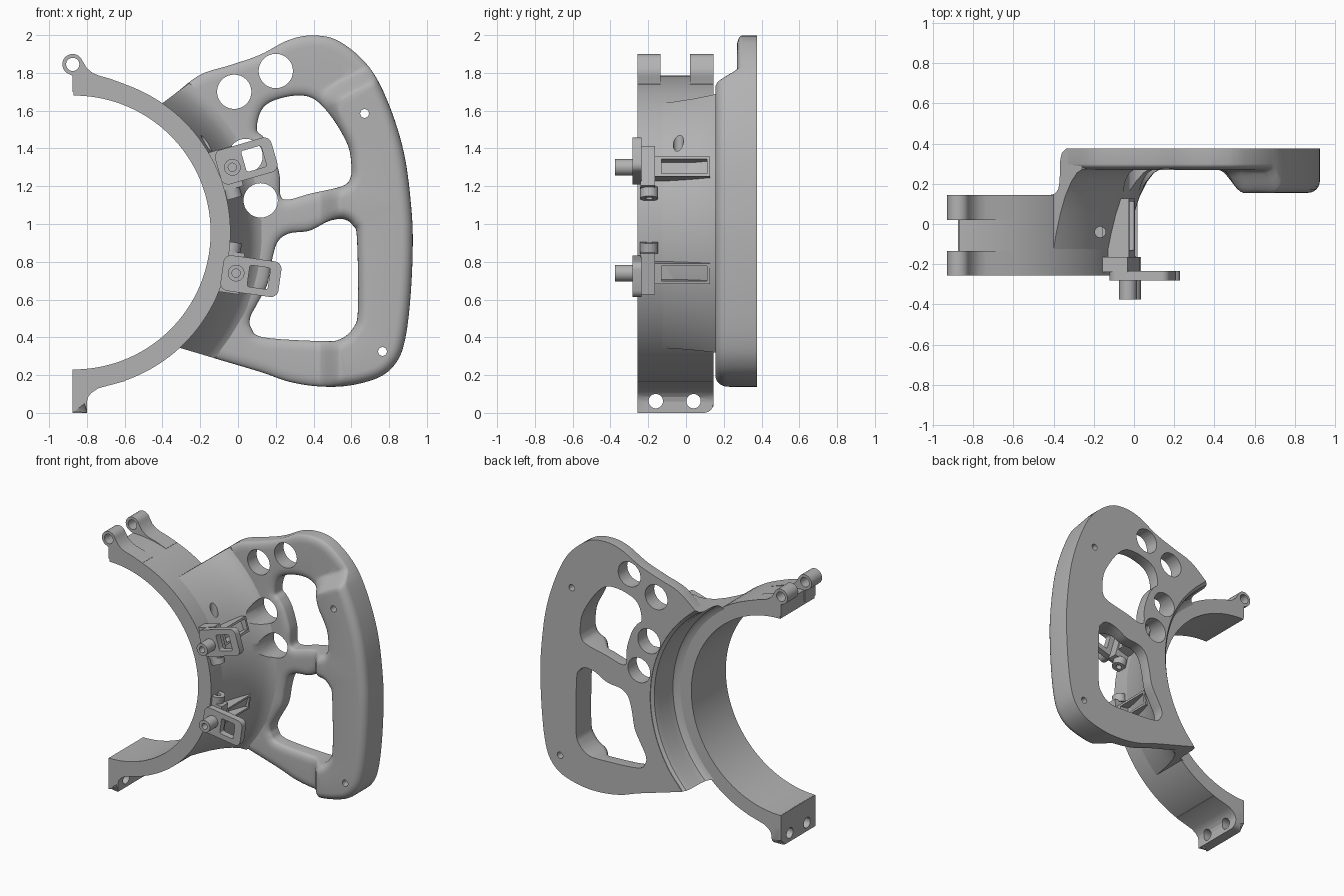
import bpy, bmesh, math
from mathutils import Vector, Matrix

if "Cube" in bpy.data.objects:
    bpy.data.objects.remove(bpy.data.objects["Cube"])

grey = bpy.data.materials.new("matte grey")
grey.use_nodes = True
colour = (0.45, 0.45, 0.45, 1)
grey.diffuse_color = colour
grey.node_tree.nodes["Principled BSDF"].inputs["Base Color"].default_value = colour

CX, CZ = -0.87, 0.955        # axis of the clamp ring
Y0, Y1 = -0.257, 0.145       # ring front and back
BACK = 0.375                 # back of the handle


def finish(bm, name):
    bmesh.ops.recalc_face_normals(bm, faces=bm.faces)
    me = bpy.data.meshes.new(name)
    bm.to_mesh(me)
    bm.free()
    me.materials.append(grey)
    ob = bpy.data.objects.new(name, me)
    bpy.context.collection.objects.link(ob)
    return ob


def smooth_loop(pts, steps=6, corners=()):
    """Closed Catmull-Rom loop; corner points keep a kink."""
    out, n = [], len(pts)
    P = [Vector(p) for p in pts]
    for i in range(n):
        a, b, c, d = P[i - 1], P[i], P[(i + 1) % n], P[(i + 2) % n]
        m1 = (c - b) if i in corners else (c - a) / 2
        m2 = (c - b) if (i + 1) % n in corners else (d - b) / 2
        for k in range(steps):
            t = k / steps
            out.append(b * (2*t**3 - 3*t*t + 1) + m1 * (t**3 - 2*t*t + t)
                       + c * (3*t*t - 2*t**3) + m2 * (t**3 - t*t))
    return out


def rounded_rect(u, v, w, h, r):
    out = []
    for i, (sx, sy) in enumerate([(1, 1), (-1, 1), (-1, -1), (1, -1)]):
        for k in range(6):
            t = math.pi / 2 * (i + k / 5)
            out.append(Vector((u + sx*(w/2 - r) + r*math.cos(t), v + sy*(h/2 - r) + r*math.sin(t))))
    return out


def slab(loops, back, front, rnd=0.0):
    """Plate in x-z with holes; its front edges can be rounded."""
    bm = bmesh.new()
    layers = [(0, back), (0, front + rnd)]
    if rnd:
        layers += [(rnd * (1 - math.cos(t)), front + rnd * (1 - math.sin(t)))
                   for t in (math.pi / 12 * k for k in range(1, 7))]
    caps = {0: [], len(layers) - 1: []}
    for j, loop in enumerate(loops):
        pts = [Vector(p) for p in loop]
        n = len(pts)
        area = sum(pts[i - 1].cross(pts[i]) for i in range(n))
        if (area > 0) != (j == 0):
            pts.reverse()
        rows = []
        for off, y in layers:
            row = []
            for i, p in enumerate(pts):
                d = (pts[(i + 1) % n] - pts[i - 1]).normalized()
                q = p + Vector((-d.y, d.x)) * off
                row.append(bm.verts.new((q.x, y, q.y)))
            rows.append(row)
        for r0, r1 in zip(rows, rows[1:]):
            for i in range(n):
                bm.faces.new((r0[i - 1], r0[i], r1[i], r1[i - 1]))
        for k in caps:
            caps[k] += [bm.edges.get((rows[k][i - 1], rows[k][i])) for i in range(n)]
    for edges in caps.values():
        bmesh.ops.triangle_fill(bm, edges=edges, use_beauty=True, normal=(0, 1, 0))
    return bm


def lathe(profile, a0, a1, n):
    """Sweep a closed (radius, y) profile round the ring axis."""
    bm = bmesh.new()
    rows = []
    for k in range(n + 1):
        a = math.radians(a0 + (a1 - a0) * k / n)
        rows.append([bm.verts.new((CX + r*math.cos(a), y, CZ + r*math.sin(a))) for r, y in profile])
    for p, q in zip(rows, rows[1:]):
        for i in range(len(profile)):
            bm.faces.new((p[i - 1], p[i], q[i], q[i - 1]))
    bm.faces.new(rows[0])
    bm.faces.new(rows[-1])
    return bm


def rod(bm, p0, p1, r, seg=32):
    p0, p1 = Vector(p0), Vector(p1)
    m = Matrix.Translation((p0 + p1) / 2) @ (p1 - p0).to_track_quat('Z', 'Y').to_matrix().to_4x4()
    bmesh.ops.create_cone(bm, cap_ends=True, segments=seg, radius1=r, radius2=r,
                          depth=(p1 - p0).length, matrix=m)


def box(bm, u, y, v):
    mid = [(a + b) / 2 for a, b in (u, y, v)]
    size = [b - a for a, b in (u, y, v)]
    bmesh.ops.create_cube(bm, size=1, matrix=Matrix.Translation(mid) @ Matrix.Diagonal((*size, 1)))


def cut(ob, bm):
    """Subtract the shapes in bm, then remove the cutter."""
    tool = finish(bm, "cutter")
    tool.hide_render = True
    mod = ob.modifiers.new("cut", 'BOOLEAN')
    mod.operation, mod.solver, mod.object = 'DIFFERENCE', 'EXACT', tool
    ob.data = bpy.data.meshes.new_from_object(ob.evaluated_get(bpy.context.evaluated_depsgraph_get()))
    ob.modifiers.clear()
    bpy.data.objects.remove(tool)


def rods(*specs):
    bm = bmesh.new()
    for p0, p1, r in specs:
        rod(bm, p0, p1, r)
    return bm


cable_hole = ((-0.168, -0.04, 1.3), (-0.168, -0.04, 1.6), 0.027)
big_holes = [((x, -0.2, z), (x, 0.5, z), 0.091)
             for x, z in [(-0.02, 1.7), (0.2, 1.81), (0.12, 1.125), (0.04, 1.36)]]
screw_holes = [((x, -0.2, z), (x, 0.5, z), 0.023) for x, z in [(0.67, 1.585), (0.765, 0.325)]]

# Half clamp ring
ring = finish(lathe([(0.725, Y0), (0.83, Y0), (0.83, Y1), (0.725, Y1)], -90, 90, 72), "clamp_ring")
cut(ring, rods(cable_hole))

# Flare joining ring and handle, trimmed along the handle outline
flare_bm = lathe([(0.78, 0.1), (0.79, 0.14), (0.835, 0.15), (0.857, 0.17), (0.866, 0.21), (0.87, 0.32),
                  (0.88, 0.355), (0.905, BACK), (1.0, BACK), (1.0, 0.272), (0.97, 0.255), (0.935, 0.21),
                  (0.9, 0.14), (0.87, 0.05), (0.845, -0.05), (0.829, -0.13), (0.78, -0.13)], -62, 72, 72)
for co, no in [((-0.4, 0, 1.64), (-0.15, 0, 0.2)), ((-0.31, 0, 0.345), (-0.13, 0, -0.435))]:
    res = bmesh.ops.bisect_plane(flare_bm, geom=flare_bm.verts[:] + flare_bm.edges[:] + flare_bm.faces[:],
                                 plane_co=co, plane_no=no, clear_outer=True)
    rim = [e for e in res["geom_cut"] if isinstance(e, bmesh.types.BMEdge)]
    bmesh.ops.triangle_fill(flare_bm, edges=rim, use_beauty=True, normal=no)
flare = finish(flare_bm, "flare")
cut(flare, rods(cable_hole, *big_holes))

# Handle plate with two windows
outline = [(-0.337, 1.687), (-0.2, 1.79), (-0.045, 1.84), (0.115, 1.895), (0.27, 1.975), (0.405, 1.998),
           (0.54, 1.965), (0.695, 1.83), (0.8, 1.63), (0.88, 1.37), (0.918, 1.08), (0.925, 0.865),
           (0.912, 0.6), (0.885, 0.39), (0.84, 0.27), (0.75, 0.19), (0.59, 0.145), (0.43, 0.14),
           (0.27, 0.165), (0.125, 0.215), (-0.11, 0.285), (-0.23, 0.323)]
corners = (0, len(outline) - 1)
outline += [(CX + 0.9 * math.cos(math.radians(a)), CZ + 0.9 * math.sin(math.radians(a)))
            for a in range(-35, 50, 10)]
upper_window = [(0.1, 1.5), (0.12, 1.595), (0.18, 1.65), (0.305, 1.68), (0.405, 1.66), (0.5, 1.56),
                (0.58, 1.42), (0.6, 1.315), (0.595, 1.245), (0.55, 1.2), (0.38, 1.16), (0.27, 1.13),
                (0.225, 1.15), (0.22, 1.26), (0.18, 1.39), (0.135, 1.46)]
lower_window = [(0.21, 0.905), (0.27, 0.95), (0.38, 0.965), (0.48, 1.015), (0.56, 1.025), (0.61, 0.99),
                (0.63, 0.92), (0.635, 0.55), (0.61, 0.45), (0.54, 0.39), (0.44, 0.38), (0.135, 0.4),
                (0.07, 0.45), (0.065, 0.505), (0.1, 0.575), (0.155, 0.68), (0.18, 0.81)]
bm = slab([smooth_loop(outline, corners=corners), smooth_loop(upper_window), smooth_loop(lower_window)],
          BACK, 0.155, 0.06)

# Thin the plate away from the grip with a soft step
for k in range(9):
    for co, no in [((0.42 + 0.016 * k, 0, 0), (1, 0, 0)), ((0.7, 0, 1.73 + 0.015 * k), (-0.5, 0, 1))]:
        bmesh.ops.bisect_plane(bm, geom=bm.verts[:] + bm.edges[:] + bm.faces[:], plane_co=co, plane_no=no)


def ease(t):
    t = min(1, max(0, t))
    return t * t * (3 - 2 * t)


for v in bm.verts:
    q = v.co.z - 0.5 * (v.co.x - 0.7)
    grip = ease((v.co.x - 0.42) / 0.128) * ease((1.85 - q) / 0.12)
    v.co.y = BACK - (BACK - v.co.y) * (0.48 + 0.52 * grip)
handle = finish(bm, "handle")
cut(handle, rods(*big_holes, *screw_holes))

# Hinge lugs at the top of the ring
HX, HZ = -0.875, 1.845
lug = [(HX + 0.055 * math.cos(math.radians(a)), HZ + 0.055 * math.sin(math.radians(a)))
       for a in range(240, 19, -10)]
lug += [(-0.8, 1.825), (-0.77, 1.8), (-0.735, 1.785), (-0.68, 1.77), (-0.6, 1.741), (-0.6, 1.7),
        (HX, 1.7), (HX, 1.785)]
eye = [(HX + 0.035 * math.cos(k * math.pi / 16), HZ + 0.035 * math.sin(k * math.pi / 16)) for k in range(32)]
for side, y0, y1 in [("front", Y0, -0.135), ("back", 0.02, Y1)]:
    finish(slab([lug, eye], y1, y0), side + "_hinge_lug")

# Bolted foot at the bottom of the ring
bm = slab([[(-0.875, 0), (-0.8, 0), (-0.8, 0.06), (-0.793, 0.085), (-0.775, 0.107), (-0.74, 0.13),
            (-0.6, 0.168), (-0.6, 0.2), (-0.74, 0.2), (-0.875, 0.23)]], Y1, Y0)
ends = [e for e in bm.edges if all(v.co.z < 0.001 for v in e.verts)
        and abs(e.verts[0].co.y - e.verts[1].co.y) < 0.001]
bmesh.ops.bevel(bm, geom=ends, offset=0.05, segments=6, profile=0.5, affect='EDGES')
foot = finish(bm, "bolt_foot")
cut(foot, rods(*[((-1, y, 0.062), (-0.7, y, 0.062), 0.038) for y in (-0.16, 0.04)]))

# Two switch brackets on the outside of the ring
for name, x, z, angle, s in [("upper", -0.03, 1.3, 16, 1), ("lower", -0.01, 0.74, -8, -1)]:
    place = Matrix.Translation((x, 0, z)) @ Matrix.Rotation(math.radians(-angle), 4, 'Y')
    shift = 0.012 if s > 0 else -0.005
    plate = slab([rounded_rect(0.08, shift, 0.31, 0.19, 0.04),
                  rounded_rect(0.122, shift, 0.11, 0.115, 0.012)], -0.235, -0.282)
    parts = [finish(plate, name + "_bracket_plate")]

    bm = bmesh.new()
    rod(bm, (0, -0.376, 0), (0, -0.24, 0), 0.044)
    post = finish(bm, name + "_post")
    cut(post, rods(((0, -0.4, 0), (0, -0.29, 0), 0.022)))

    bm = bmesh.new()
    box(bm, (-0.1, 0.03), (-0.24, -0.165), (-0.11, 0.11))
    block = finish(bm, name + "_bracket_block")

    bm = bmesh.new()
    rod(bm, (-0.04, -0.195, -0.1 * s), (-0.04, -0.195, -0.16 * s), 0.048)
    boss = finish(bm, name + "_boss")
    cut(boss, rods(((-0.04, -0.195, -0.13 * s), (-0.04, -0.195, -0.2 * s), 0.02)))

    bm = bmesh.new()
    box(bm, (-0.12, 0.02), (-0.17, 0.128), (-0.055, 0.055))
    tray = finish(bm, name + "_switch_tray")
    bm = bmesh.new()
    box(bm, (-0.05, 0.1), (-0.13, 0.112), (-0.04, 0.04))
    cut(tray, bm)
    for ob in parts + [post, block, boss, tray]:
        ob.data.transform(place)

# Soft shading with crisp edges
bpy.ops.object.select_all(action='DESELECT')
for ob in bpy.context.collection.objects:
    if ob.type == 'MESH':
        ob.select_set(True)
        bpy.context.view_layer.objects.active = ob
bpy.ops.object.shade_smooth_by_angle(angle=math.radians(32))
